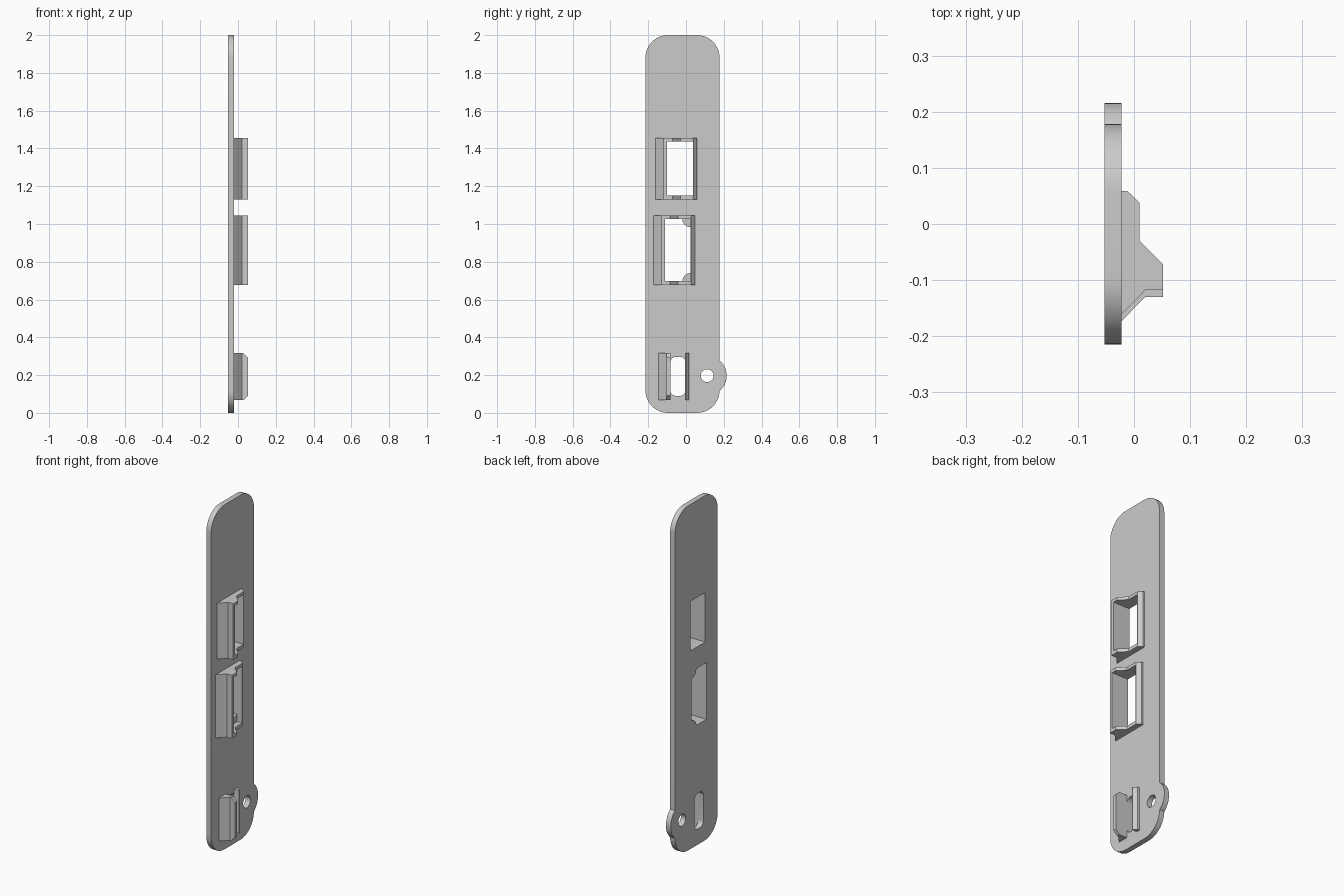
import bpy, bmesh
from math import sin, cos, pi
from mathutils import Vector

cube = bpy.data.objects.get("Cube")
if cube:
    bpy.data.objects.remove(cube)

grey = bpy.data.materials.new("light grey plastic")
grey.use_nodes = True
colour = (0.6, 0.6, 0.6, 1)
grey.diffuse_color = colour
grey.node_tree.nodes["Principled BSDF"].inputs["Base Color"].default_value = colour

BACK, FACE = -0.053, -0.022     # the two broad faces of the plate


def prism(name, points, offset):
    """Extrude a closed outline along an offset vector."""
    bm = bmesh.new()
    face = bm.faces.new([bm.verts.new(p) for p in points])
    new = bmesh.ops.extrude_face_region(bm, geom=[face])["geom"]
    verts = [v for v in new if isinstance(v, bmesh.types.BMVert)]
    bmesh.ops.translate(bm, verts=verts, vec=Vector(offset))
    bmesh.ops.recalc_face_normals(bm, faces=bm.faces)
    mesh = bpy.data.meshes.new(name)
    bm.to_mesh(mesh)
    bm.free()
    mesh.materials.append(grey)
    obj = bpy.data.objects.new(name, mesh)
    bpy.context.collection.objects.link(obj)
    return obj


def arc(y, z, r, start, end, steps):
    return [(y + r * cos(a), z + r * sin(a))
            for a in (start + (end - start) * i / steps for i in range(steps + 1))]


def rounded(y0, y1, z0, z1, r, steps=12):
    centres = [(y1 - r, z1 - r), (y0 + r, z1 - r), (y0 + r, z0 + r), (y1 - r, z0 + r)]
    return [p for i, (y, z) in enumerate(centres)
            for p in arc(y, z, r, i * pi / 2, (i + 1) * pi / 2, steps)]


def slab(name, outline, x0=BACK, x1=FACE):
    return prism(name, [(x0, y, z) for y, z in outline], (x1 - x0, 0, 0))


def rectangle(y0, y1, z0, z1):
    return [(y0, z0), (y1, z0), (y1, z1), (y0, z1)]


def combine(obj, tool, operation):
    """Apply a boolean and discard its tool."""
    mod = obj.modifiers.new("combine", "BOOLEAN")
    mod.operation, mod.solver, mod.object = operation, "EXACT", tool
    graph = bpy.context.evaluated_depsgraph_get()
    mesh = bpy.data.meshes.new_from_object(obj.evaluated_get(graph))
    obj.modifiers.clear()
    obj.data = mesh
    bpy.data.objects.remove(tool)


def cut(obj, outline):
    combine(obj, slab("cutter", outline, -0.2, 0.2), "DIFFERENCE")


# Plate with rounded ends and a side ear
plate = slab("plate", rounded(-0.215, 0.178, 0, 2, 0.12))
combine(plate, slab("ear", arc(0.112, 0.197, 0.104, 0, 2 * pi * 39 / 40, 39)), "UNION")
cut(plate, arc(0.112, 0.197, 0.034, 0, 2 * pi * 31 / 32, 31))

# Two framed sockets: hooked lip, sloped end walls and a chamfered rail
for name, shift, z0, z1 in (("upper", 0, 1.13, 1.455), ("middle", -0.012, 0.677, 1.044)):
    profile = [(FACE, 0.059), (-0.012, 0.059), (0.01, 0.038), (0.01, -0.03),
               (0.052, -0.072), (0.052, -0.118), (0.02, -0.118), (FACE, -0.161)]
    frame = prism(name + "_socket_frame", [(x, y + shift, z0) for x, y in profile],
                  (0, 0, z1 - z0))
    hole = rectangle(-0.1 + shift, 0.036 + shift, z0 + 0.02, z1 - 0.018)
    cut(frame, hole)
    cut(plate, hole)

# Quarter-round pads in the middle opening
for name, z, start in (("upper", 1.026, pi), ("lower", 0.697, pi / 2)):
    slab(name + "_corner_pad",
         [(0.024, z)] + arc(0.024, z, 0.043, start, start + pi / 2, 10))

# Lower slot with a separate hook and rail
cut(plate, rounded(-0.083, -0.002, 0.09, 0.297, 0.03, 8))
z0, z1 = 0.067, 0.318
hook = prism("lower_hook", [(x, y, z0) for x, y in (
    (FACE, -0.145), (0.02, -0.102), (0.052, -0.102), (0.052, -0.083), (FACE, -0.083))],
    (0, 0, z1 - z0))
for z, s in ((z0, 1), (z1, -1)):        # bevel the hook's outer corners
    corner = [(0.026, -0.2, z - s * 0.002), (0.06, -0.2, z - s * 0.002),
              (0.06, -0.2, z + s * 0.032)]
    combine(hook, prism("cutter", corner, (0, 0.2, 0)), "DIFFERENCE")
prism("lower_rail", [(x, y, z0) for x, y in (
    (FACE, -0.004), (0.01, -0.004), (0.01, 0.0), (-0.009, 0.017), (FACE, 0.017))],
    (0, 0, z1 - z0))

# Smooth the curved walls, keep the edges crisp
for obj in bpy.context.collection.objects:
    if obj.type == "MESH" and grey.name in obj.data.materials:
        bpy.ops.object.select_all(action="DESELECT")
        obj.select_set(True)
        bpy.context.view_layer.objects.active = obj
        bpy.ops.object.shade_smooth_by_angle()
